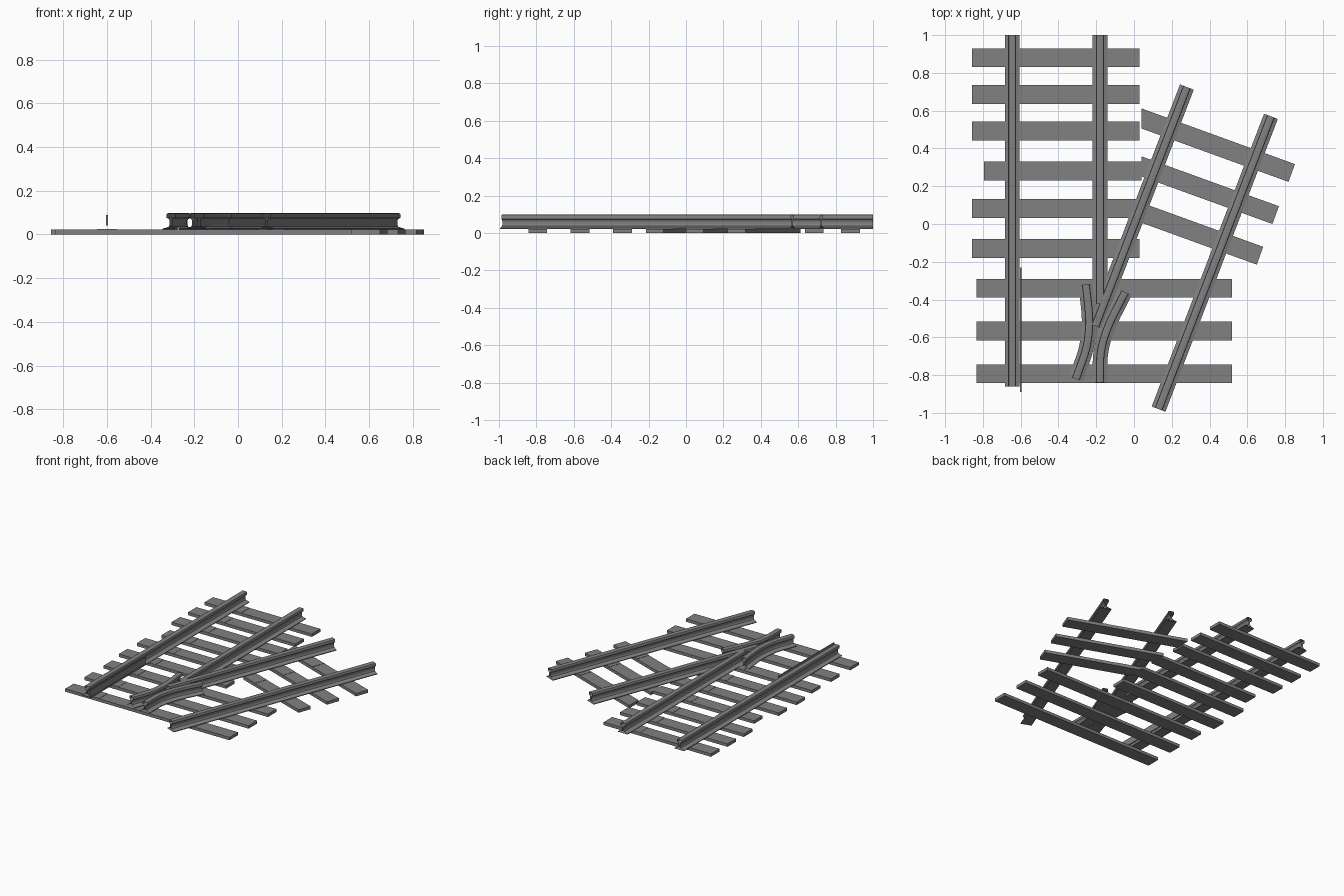
import bpy, bmesh, math
from mathutils import Vector, Matrix

cube = bpy.data.objects.get("Cube")
if cube:
    bpy.data.objects.remove(cube, do_unlink=True)


def material(name, value):
    m = bpy.data.materials.new(name)
    m.use_nodes = True
    colour = (value, value, value, 1)
    m.diffuse_color = colour
    m.node_tree.nodes["Principled BSDF"].inputs["Base Color"].default_value = colour
    return m


GREY = material("track grey", 0.22)
TIE_TOP = 0.022
LEAN = math.radians(21.1)      # heading of the branch track


def finish(bm, name, smooth=False):
    bmesh.ops.recalc_face_normals(bm, faces=bm.faces)
    mesh = bpy.data.meshes.new(name)
    bm.to_mesh(mesh)
    bm.free()
    mesh.materials.append(GREY)
    ob = bpy.data.objects.new(name, mesh)
    bpy.context.collection.objects.link(ob)
    if smooth:
        bpy.ops.object.select_all(action='DESELECT')
        ob.select_set(True)
        bpy.context.view_layer.objects.active = ob
        bpy.ops.object.shade_smooth_by_angle(angle=math.radians(35))
    return ob


def box(name, centre, size, angle=0.0):
    bm = bmesh.new()
    bmesh.ops.create_cube(bm, size=1, matrix=Matrix.Translation(centre)
                          @ Matrix.Rotation(angle, 4, 'Z') @ Matrix.Diagonal((*size, 1)))
    return finish(bm, name)


def slab(name, outline, z0, z1):
    bm = bmesh.new()
    base = bm.faces.new([bm.verts.new((x, y, z0)) for x, y in outline])
    new = bmesh.ops.extrude_face_region(bm, geom=[base])["geom"]
    top = [v for v in new if isinstance(v, bmesh.types.BMVert)]
    bmesh.ops.translate(bm, verts=top, vec=(0, 0, z1 - z0))
    return finish(bm, name)


# Half section of a rail: foot, web and head, mirrored into a closed loop
HALF = [(0.039, 0.022), (0.039, 0.027), (0.022, 0.031), (0.010, 0.036), (0.006, 0.043),
        (0.006, 0.064), (0.010, 0.071), (0.020, 0.076), (0.021, 0.090), (0.018, 0.096),
        (0.010, 0.098)]
SECTION = HALF + [(-x, z) for x, z in reversed(HALF)]


def rail(name, path):
    """Sweep the open-ended rail section along a flat path."""
    pts = [Vector(p) for p in path]
    bm = bmesh.new()
    rings = []
    for i, p in enumerate(pts):
        ahead = (pts[min(i + 1, len(pts) - 1)] - pts[max(i - 1, 0)]).normalized()
        side = Vector((ahead.y, -ahead.x))
        rings.append([bm.verts.new((p.x + side.x * u, p.y + side.y * u, z)) for u, z in SECTION])
    n = len(SECTION)
    for a, b in zip(rings, rings[1:]):
        for i in range(n):
            j = (i + 1) % n
            bm.faces.new((a[i], a[j], b[j], b[i]))
    return finish(bm, name, True)


def bend(start, corner, end, steps=8):
    """Straight, curved, straight path around a corner."""
    s, c, e = Vector(start), Vector(corner), Vector(end)
    a, b = c.lerp(s, 0.55), c.lerp(e, 0.55)
    curve = [a.lerp(c, t / steps).lerp(c.lerp(b, t / steps), t / steps) for t in range(steps + 1)]
    return [s] + curve + [e]


# Running rails
rail("outer_straight_rail", [(-0.645, 1.0), (-0.645, -0.86)])
rail("inner_straight_rail", [(-0.18, 1.0), (-0.18, -0.42)])
rail("inner_branch_rail", [(0.28, 0.725), (-0.205, -0.54)])
rail("outer_branch_rail", [(0.725, 0.57), (0.13, -0.98)])

# Wing rails around the crossing point
rail("right_wing_rail", bend((-0.308, -0.82), (-0.225, -0.59), (-0.255, -0.32)))
rail("left_wing_rail", bend((-0.18, -0.84), (-0.18, -0.62), (-0.047, -0.36)))

# Thin guard plates beside the outer rails
box("straight_guard", (-0.6, -0.56, 0.065), (0.008, 0.66, 0.05))

# Straight track ties: centre y, right-hand end, left-hand end
TIES = [(0.88, -0.857, 0.028), (0.685, -0.857, 0.028), (0.492, -0.857, 0.028),
        (0.28, -0.793, 0.04), (0.082, -0.857, 0.04), (-0.13, -0.857, 0.028),
        (-0.34, -0.835, 0.52), (-0.567, -0.835, 0.52), (-0.793, -0.835, 0.52)]
for y, x0, x1 in TIES:
    box("straight_tie", ((x0 + x1) / 2, y, TIE_TOP / 2), (x1 - x0, 0.1, TIE_TOP))
    # Rail seats reach inward from each rail
    box("rail_seat", (-0.6, y, TIE_TOP), (0.09, 0.098, 0.004))
    if y > -0.5:
        box("rail_seat", (-0.225, y, TIE_TOP), (0.09, 0.098, 0.004))

# Branch ties, squared to the branch on the outside and trimmed near the straight track
along = Vector((math.cos(LEAN - 0.02), -math.sin(LEAN - 0.02)))
across = Vector((-along.y, along.x)) * 0.05
for x, y in [(0.835, 0.27), (0.75, 0.047), (0.667, -0.168)]:
    tip = Vector((x, y))
    edge = [tip + across, tip - across]
    trimmed = [p - along * ((p.x - 0.04) / along.x) for p in reversed(edge)]
    slab("branch_tie", edge + trimmed, 0, TIE_TOP)
    for back, sign in ((0.195, -1), (0.6, 1)):
        seat = tip - along * (back - sign * 0.04)
        box("branch_rail_seat", (seat.x, seat.y, TIE_TOP), (0.09, 0.098, 0.004), -LEAN + 0.02)
